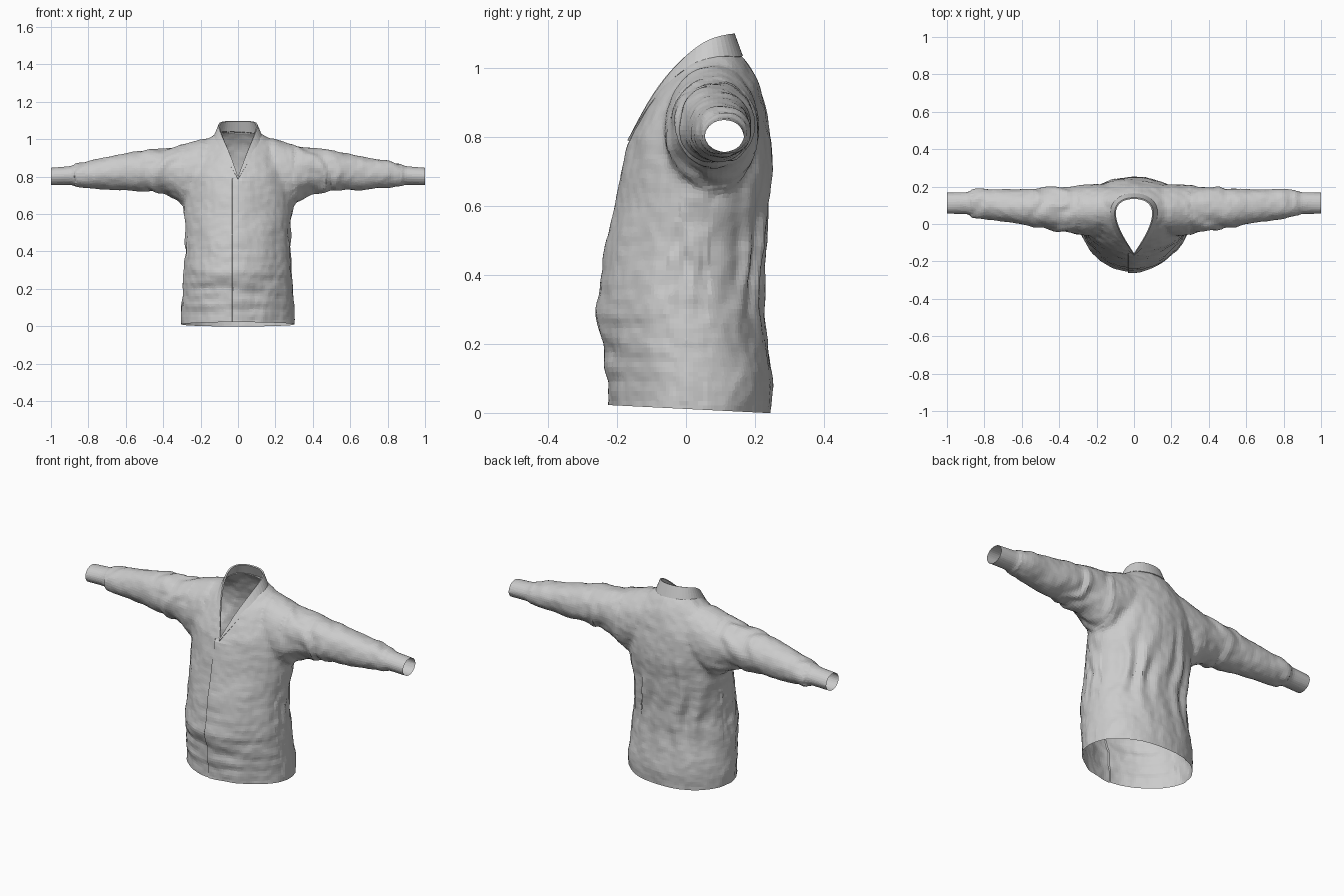
import bpy, bmesh, math
from mathutils import Vector, noise
from mathutils.bvhtree import BVHTree

if "Cube" in bpy.data.objects:
    bpy.data.objects.remove(bpy.data.objects["Cube"])

cloth = bpy.data.materials.new("grey cloth")
cloth.use_nodes = True
cloth.diffuse_color = (0.6, 0.6, 0.6, 1)
cloth.node_tree.nodes["Principled BSDF"].inputs["Base Color"].default_value = (0.6, 0.6, 0.6, 1)


def loft(bm, rings, sides=48):
    """Closed skin through rings of points."""
    loops = [[bm.verts.new(ring(2 * math.pi * i / sides)) for i in range(sides)] for ring in rings]
    for a, b in zip(loops, loops[1:]):
        for i in range(sides):
            j = (i + 1) % sides
            bm.faces.new((a[i], a[j], b[j], b[i]))
    bm.faces.new(loops[0][::-1])
    bm.faces.new(loops[-1])


def power(value, p):
    return math.copysign(abs(value) ** p, value)


def torso_ring(z, half, front, back):
    """Rounded back, narrower front."""
    mid, depth = (front + back) / 2, (back - front) / 2

    def point(t):
        p = 0.92 if math.sin(t) > 0 else 1.12
        return (half * power(math.cos(t), p), mid + depth * power(math.sin(t), p), z)
    return point


def sleeve_ring(side, x, y0, y1, z0, z1):
    return lambda t: (side * x, (y0 + y1) / 2 + (y1 - y0) / 2 * math.cos(t),
                      (z0 + z1) / 2 + (z1 - z0) / 2 * math.sin(t))


def bump(v, centre, width):
    return math.exp(-((v - centre) / width) ** 2)


# Torso: height, half width, front, back
torso = [(-0.06, .3, -.222, .24), (.08, .305, -.222, .252), (.2, .295, -.238, .237),
         (.29, .29, -.256, .227), (.4, .278, -.244, .226), (.5, .278, -.226, .23),
         (.6, .287, -.2, .241), (.7, .29, -.18, .25), (.8, .28, -.16, .246),
         (.88, .255, -.122, .233), (.95, .215, -.078, .21), (1.0, .165, -.035, .185),
         (1.04, .11, 0, .16)]
# Sleeve with cuff: distance out, then y and z limits
sleeve = [(.05, 0, .2, .75, 1.01), (.2, -.062, .213, .66, 1.0), (.27, -.06, .21, .635, .98),
          (.33, -.05, .203, .672, .962), (.4, -.04, .2, .712, .95), (.5, -.025, .19, .722, .942),
          (.65, .005, .183, .728, .913), (.8, .025, .187, .738, .885), (.865, .036, .185, .742, .873),
          (.885, .053, .17, .756, .858), (1.03, .054, .168, .753, .847)]

bm = bmesh.new()
loft(bm, [torso_ring(*r) for r in torso])
for side in (1, -1):
    loft(bm, [sleeve_ring(side, *r) for r in sleeve])
bmesh.ops.recalc_face_normals(bm, faces=bm.faces)
mesh = bpy.data.meshes.new("jacket_body")
bm.to_mesh(mesh)
bm.free()
body = bpy.data.objects.new("jacket_body", mesh)
bpy.context.collection.objects.link(body)

# Fuse torso and sleeves into one skin
remesh = body.modifiers.new("fuse", 'REMESH')
remesh.mode = 'VOXEL'
remesh.voxel_size = 0.014
soften = body.modifiers.new("soften", 'SMOOTH')
soften.iterations = 5
fused = bpy.data.meshes.new_from_object(body.evaluated_get(bpy.context.evaluated_depsgraph_get()))
body.modifiers.clear()
body.data = fused

bm = bmesh.new()
bm.from_mesh(fused)


def slice_faces(chosen, co, no):
    """Cut an edge line through the chosen faces."""
    geom = list({e for f in chosen for e in f.edges} | {v for f in chosen for v in f.verts}) + chosen
    bmesh.ops.bisect_plane(bm, geom=geom, plane_co=co, plane_no=no)


# Front overlap edge
overlap = -0.03
for x in (overlap - 0.002, overlap + 0.002):
    bm.normal_update()
    slice_faces([f for f in bm.faces if f.normal.y < 0 and f.calc_center_median().z < 0.79],
                (x, 0, 0), (1, 0, 0))
bm.normal_update()

# Cloth folds
moves = []
for v in bm.verts:
    x, y, z = v.co
    d = 0.006 * noise.noise(v.co * 9) + 0.0025 * noise.noise(v.co * 28)
    ax = abs(x)
    if ax < 0.3 and z < 0.85:
        low = bump(z, 0.45, 0.22)
        if v.normal.y > 0.3:      # long back folds
            wave = math.sin(60 * x + 5 * z + 4 * noise.noise(v.co * 4))
            d += 0.01 * low * wave * bump(ax, 0.13, 0.11)
        elif v.normal.y < -0.3:   # waist folds and front overlap
            d += 0.008 * noise.noise(Vector((x * 6, y * 6, z * 22))) * bump(z, 0.2, 0.17)
            if overlap < x and z < 0.78:
                d += 0.006 * max(0, 1 - (x - overlap) / 0.12)
        else:                     # side creases
            d += 0.014 * low * noise.noise(Vector((x * 10, y * 25, z * 12)))
    elif 0.3 < ax < 0.87:         # slanted sleeve folds
        wave = math.sin(45 * ax + 26 * y + 18 * z + 5 * noise.noise(v.co * 8))
        d += 0.006 * wave * (bump(ax, 0.42, 0.13) + 0.7 * bump(ax, 0.85, 0.05))
    elif ax > 0.87:
        d = 0
    moves.append((v, v.normal * d))
for v, move in moves:
    v.co += move

# Neckline, seen from above, with the collar's top height
half = [(0, -.16, .79), (.045, -.093, .91), (.085, -.02, 1.015), (.105, .05, 1.075),
        (.095, .1, 1.092), (.057, .132, 1.097), (0, .14, 1.097)]
neck = [Vector(p) for p in half] + [Vector((-x, y, z)) for x, y, z in half[-2:0:-1]]

# Collar: band from the neckline down to the shoulders
tree = BVHTree.FromBMesh(bm)
down = Vector((0, 0, -1))
cb = bmesh.new()
point_crease = cb.verts.layers.float.new("crease_vert")
edge_crease = cb.edges.layers.float.new("crease_edge")
inner, outer = [], []
for i, p in enumerate(neck):
    a, b = neck[i - 1], neck[(i + 1) % len(neck)]
    out = Vector((b.y - a.y, a.x - b.x, 0)).normalized()
    q = p + out * (0.006 if i == 0 else 0.024)
    foot = tree.ray_cast(Vector((q.x, q.y, 2)), down)[0] + Vector((0, 0, 0.004))
    under = tree.ray_cast(Vector((p.x, p.y, 2)), down)[0]
    inner.append(cb.verts.new((p.x, p.y, max(p.z, under.z + 0.006))))
    outer.append(cb.verts.new(foot))
for i in range(len(neck)):
    j = (i + 1) % len(neck)
    cb.faces.new((inner[i], outer[i], outer[j], inner[j]))
# Keep the point of the neckline sharp
for v in (inner[0], outer[0]):
    v[point_crease] = 1
cb.edges.get((inner[0], outer[0]))[edge_crease] = 1
cmesh = bpy.data.meshes.new("collar")
cb.to_mesh(cmesh)
cb.free()
collar = bpy.data.objects.new("collar", cmesh)
bpy.context.collection.objects.link(collar)
rounding = collar.modifiers.new("round", 'SUBSURF')
rounding.levels = rounding.render_levels = 2
thick = collar.modifiers.new("thickness", 'SOLIDIFY')
thick.thickness = 0.008
thick.offset = 0

# Cut the neck opening
for a, b in zip(neck, neck[1:] + neck[:1]):
    near = [f for f in bm.faces if f.calc_center_median().z > 0.72 and abs(f.calc_center_median().x) < 0.2]
    slice_faces(near, (a.x, a.y, 0), (b.y - a.y, a.x - b.x, 0))


def in_neck(c):
    return c.z > 0.72 and all((b.x - a.x) * (c.y - a.y) - (b.y - a.y) * (c.x - a.x) > 0
                              for a, b in zip(neck, neck[1:] + neck[:1]))


bmesh.ops.delete(bm, geom=[f for f in bm.faces if in_neck(f.calc_center_median())], context='FACES')

# Open the hem and the two cuffs
for co, no in (((0, 0, .0115), (0, -.05, -1)), ((1, 0, 0), (1, 0, 0)), ((-1, 0, 0), (-1, 0, 0))):
    bmesh.ops.bisect_plane(bm, geom=bm.verts[:] + bm.edges[:] + bm.faces[:],
                           plane_co=co, plane_no=no, clear_outer=True)
for f in bm.faces:
    f.smooth = False
bm.to_mesh(fused)
bm.free()

for ob in (body, collar):
    ob.data.materials.clear()
    ob.data.materials.append(cloth)
